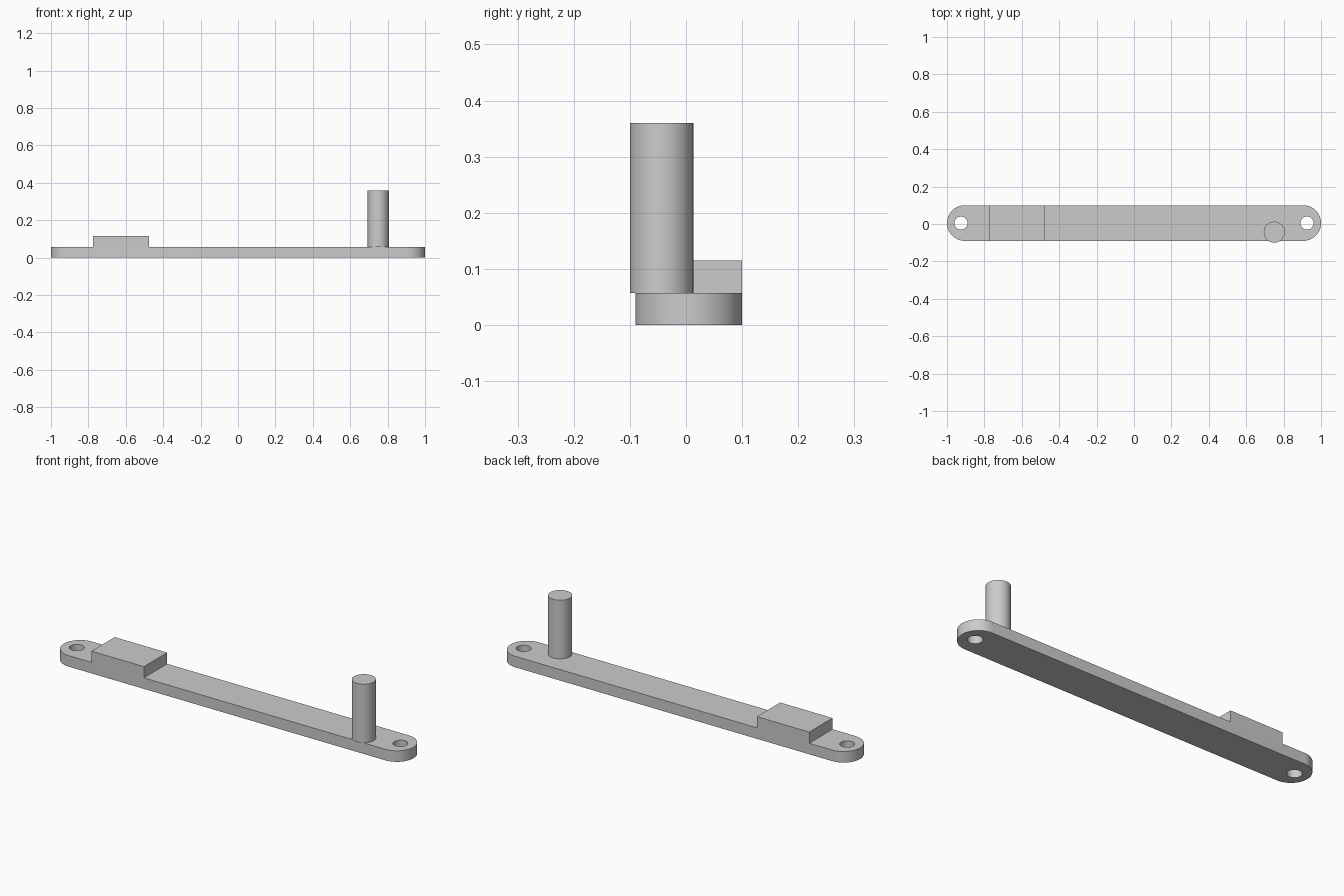
import bpy, bmesh, math

cube = bpy.data.objects.get("Cube")
if cube:
    bpy.data.objects.remove(cube, do_unlink=True)

grey = bpy.data.materials.new("plain grey")
grey.use_nodes = True
grey.diffuse_color = (0.6, 0.6, 0.6, 1)
grey.node_tree.nodes["Principled BSDF"].inputs["Base Color"].default_value = grey.diffuse_color

MID_Y, RADIUS, THICK = 0.005, 0.095, 0.057
END_X = 1 - RADIUS


def arc(cx, cy, r, start, sweep, steps):
    """Points along an arc, both ends included."""
    return [(cx + r * math.cos(start + sweep * i / steps),
             cy + r * math.sin(start + sweep * i / steps)) for i in range(steps + 1)]


def prism(name, outline, z0, z1):
    """Extrude a flat outline from z0 up to z1."""
    bm = bmesh.new()
    base = bm.faces.new([bm.verts.new((x, y, z0)) for x, y in outline])
    top = bmesh.ops.extrude_face_region(bm, geom=[base], use_keep_orig=True)["geom"]
    bmesh.ops.translate(bm, vec=(0, 0, z1 - z0),
                        verts=[v for v in top if isinstance(v, bmesh.types.BMVert)])
    bmesh.ops.recalc_face_normals(bm, faces=bm.faces[:])
    mesh = bpy.data.meshes.new(name)
    bm.to_mesh(mesh)
    bm.free()
    mesh.materials.append(grey)
    obj = bpy.data.objects.new(name, mesh)
    bpy.context.collection.objects.link(obj)
    return obj


def circle(cx, cy, r, steps=48):
    return arc(cx, cy, r, 0, 2 * math.pi, steps)[:-1]


def smooth(obj):
    bpy.ops.object.select_all(action='DESELECT')
    obj.select_set(True)
    bpy.context.view_layer.objects.active = obj
    bpy.ops.object.shade_smooth_by_angle(angle=math.radians(30))


# Long bar with rounded ends
bar = prism("bar", arc(END_X, MID_Y, RADIUS, -math.pi / 2, math.pi, 32)
            + arc(-END_X, MID_Y, RADIUS, math.pi / 2, math.pi, 32), 0, THICK)

# Screw holes through both ends
for side in (-1, 1):
    cutter = prism("hole_cutter", circle(side * 0.925, MID_Y, 0.035), -0.05, 0.15)
    cut = bar.modifiers.new("hole", 'BOOLEAN')
    cut.operation, cut.solver, cut.object = 'DIFFERENCE', 'EXACT', cutter
    bpy.context.view_layer.objects.active = bar
    bpy.ops.object.modifier_apply(modifier=cut.name)
    bpy.data.objects.remove(cutter, do_unlink=True)
smooth(bar)

# Raised block across the full width
low, high = MID_Y - RADIUS, MID_Y + RADIUS
prism("raised_block", [(-0.775, low), (-0.475, low), (-0.475, high), (-0.775, high)], THICK, 0.115)

# Upright pin, slightly overhanging the front edge
smooth(prism("pin", circle(0.75, -0.0435, 0.0565), THICK, 0.36))
